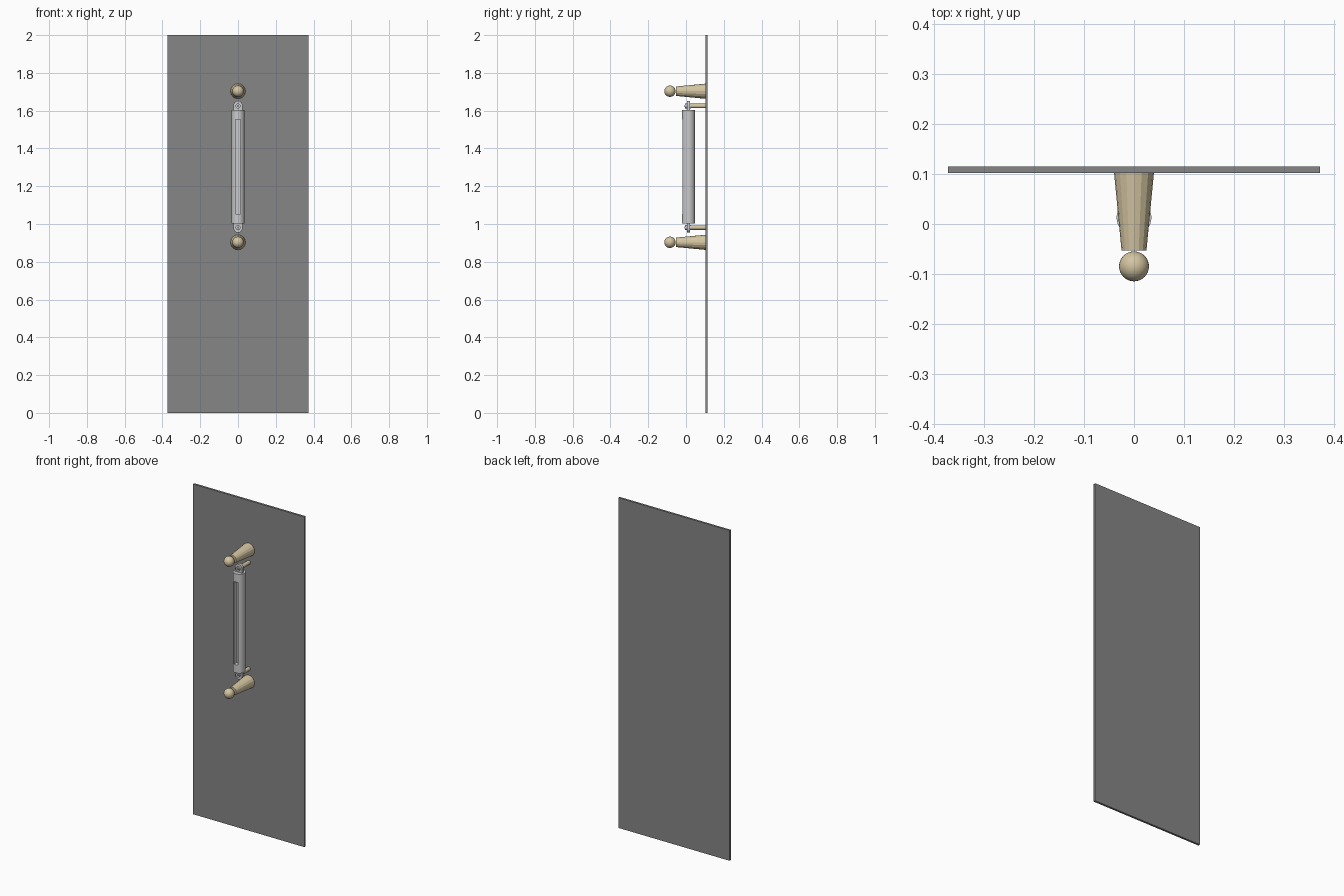
import bpy, bmesh, math
from mathutils import Vector

if "Cube" in bpy.data.objects:
    bpy.data.objects.remove(bpy.data.objects["Cube"])


def material(name, rgb):
    m = bpy.data.materials.new(name)
    m.diffuse_color = (*rgb, 1)
    m.use_nodes = True
    m.node_tree.nodes["Principled BSDF"].inputs["Base Color"].default_value = m.diffuse_color
    return m


TAN = material("tan", (0.66, 0.56, 0.36))
DARK = material("dark_grey", (0.24, 0.24, 0.24))


def finish(name, mat=None, smooth=False):
    o = bpy.context.object
    o.name = name
    if mat:
        o.data.materials.append(mat)
    bpy.ops.object.transform_apply(location=False, rotation=True, scale=True)
    if smooth:
        bpy.ops.object.shade_smooth_by_angle(angle=math.radians(35))
    return o


def box(name, lo, hi, mat=None):
    lo, hi = Vector(lo), Vector(hi)
    bpy.ops.mesh.primitive_cube_add(size=1, location=(lo + hi) / 2)
    bpy.context.object.scale = hi - lo
    return finish(name, mat)


def rod_y(name, z, y0, y1, r0, r1, sides, mat=None, smooth=True):
    # round bar along y: radius r0 at y0 (front), r1 at y1 (back)
    bpy.ops.mesh.primitive_cone_add(vertices=sides, radius1=r1, radius2=r0, depth=y1 - y0,
                                    location=(0, (y0 + y1) / 2, z),
                                    rotation=(math.pi / 2, 0, 0))
    return finish(name, mat, smooth)


# Back panel
box("back_panel", (-0.373, 0.102, 0), (0.373, 0.115, 2), DARK)

# Main tube with a long front slot
MID, TY = 1.303, 0.013
bpy.ops.mesh.primitive_cylinder_add(vertices=32, radius=0.035, depth=0.6, location=(0, TY, MID))
tube = finish("main_tube")
slot = box("slot_cutter", (-0.013, -0.06, 1.052), (0.013, 0.008, 1.553))
cut = tube.modifiers.new("slot", 'BOOLEAN')
cut.operation = 'DIFFERENCE'
cut.object = slot
bpy.context.view_layer.objects.active = tube
bpy.ops.object.modifier_apply(modifier="slot")
bpy.data.objects.remove(slot)
bpy.ops.object.select_all(action='DESELECT')
tube.select_set(True)
bpy.ops.object.shade_smooth_by_angle(angle=math.radians(35))


def lug(name, s):
    # round-ended flat tab standing off the tube end
    zc, r, base = MID + s * 0.325, 0.024, MID + s * 0.295
    prof = [(-r, base), (r, base)]
    prof += [(r * math.cos(a), zc + s * r * math.sin(a))
             for a in (math.pi * i / 12 for i in range(13))]
    bm = bmesh.new()
    f = bm.faces.new([bm.verts.new((x, 0.004, z)) for x, z in prof])
    ext = bmesh.ops.extrude_face_region(bm, geom=[f])
    bmesh.ops.translate(bm, vec=(0, 0.016, 0),
                        verts=[v for v in ext['geom'] if isinstance(v, bmesh.types.BMVert)])
    bmesh.ops.recalc_face_normals(bm, faces=bm.faces)
    me = bpy.data.meshes.new(name)
    bm.to_mesh(me)
    bm.free()
    bpy.context.collection.objects.link(bpy.data.objects.new(name, me))


# Upper and lower end fittings, mirrored about the tube middle
for s, end in ((1, "upper"), (-1, "lower")):
    lug(end + "_lug", s)
    z = MID + s * 0.322
    rod_y(end + "_bolt", z, -0.005, 0.026, 0.013, 0.013, 20)
    rod_y(end + "_bolt_centre", z, -0.007, 0.0, 0.006, 0.006, 16, DARK)
    rod_y(end + "_pin", z, 0.015, 0.104, 0.012, 0.012, 16, TAN)
    # Tapered arm and ball knob
    z = MID + s * 0.4
    rod_y(end + "_arm", z, -0.053, 0.103, 0.025, 0.04, 16, TAN, smooth=False)
    bpy.ops.mesh.primitive_uv_sphere_add(segments=32, ring_count=16, radius=0.03,
                                         location=(0, -0.085, z))
    finish(end + "_ball", TAN, smooth=True)
